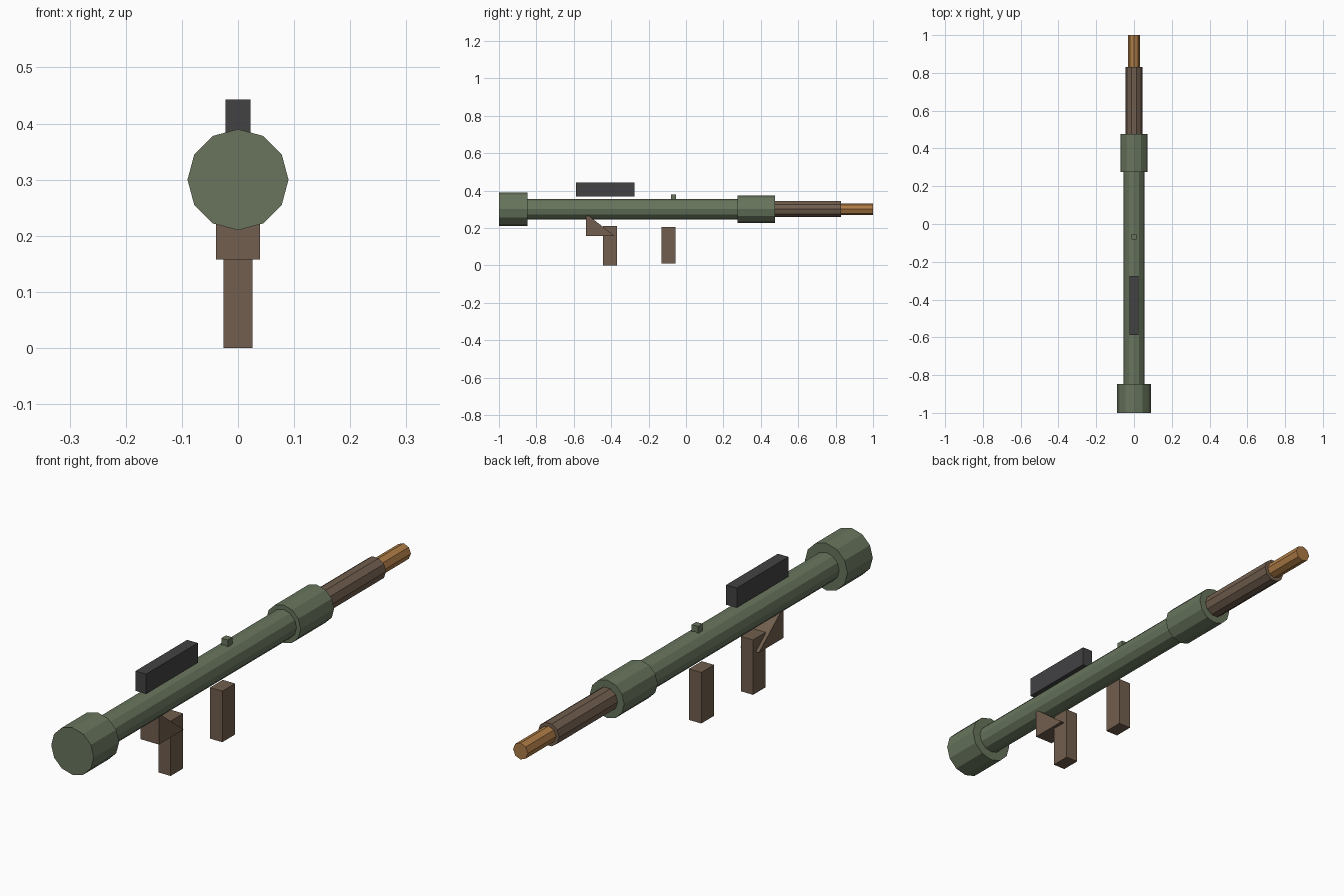
import bpy, bmesh, math
from mathutils import Matrix

if "Cube" in bpy.data.objects:
    bpy.data.objects.remove(bpy.data.objects["Cube"])


def material(name, r, g, b):
    # sRGB 0-255 to linear
    lin = [((c / 255 + 0.055) / 1.055) ** 2.4 for c in (r, g, b)]
    m = bpy.data.materials.new(name)
    m.diffuse_color = (*lin, 1)
    m.use_nodes = True
    m.node_tree.nodes["Principled BSDF"].inputs["Base Color"].default_value = m.diffuse_color
    return m


GREEN = material("olive_green", 104, 117, 93)
BROWN = material("dark_brown", 113, 94, 78)
ORANGE = material("copper", 174, 124, 70)
GREY = material("charcoal", 66, 66, 68)


def finish(name, bm, mat):
    bmesh.ops.recalc_face_normals(bm, faces=bm.faces)
    me = bpy.data.meshes.new(name)
    bm.to_mesh(me)
    bm.free()
    me.materials.append(mat)
    bpy.context.collection.objects.link(bpy.data.objects.new(name, me))


def cylinder(name, y0, y1, radius, sides, mat, z=0.30):
    # capped prism along y with a vertex on the x axis
    bm = bmesh.new()
    ring = [bm.verts.new((radius * math.cos(2 * math.pi * i / sides), y0,
                          z + radius * math.sin(2 * math.pi * i / sides)))
            for i in range(sides)]
    extrude(bm, bm.faces.new(ring), (0, y1 - y0, 0))
    finish(name, bm, mat)


def extrude(bm, face, vec):
    res = bmesh.ops.extrude_face_region(bm, geom=[face], use_keep_orig=True)
    verts = [v for v in res["geom"] if isinstance(v, bmesh.types.BMVert)]
    bmesh.ops.translate(bm, verts=verts, vec=vec)


def slab(name, profile, half_width, mat):
    # side profile (y, z) extruded across x
    bm = bmesh.new()
    face = bm.faces.new([bm.verts.new((-half_width, y, z)) for y, z in profile])
    extrude(bm, face, (2 * half_width, 0, 0))
    finish(name, bm, mat)


def box(name, y0, y1, z0, z1, half_width, mat):
    slab(name, [(y0, z0), (y1, z0), (y1, z1), (y0, z1)], half_width, mat)


# Tube, end collars, warhead and tip
cylinder("rear_collar", -1.0, -0.847, 0.09, 12, GREEN)
cylinder("main_tube", -0.86, 0.29, 0.055, 12, GREEN)
cylinder("front_collar", 0.275, 0.477, 0.0725, 12, GREEN)
cylinder("warhead", 0.47, 0.83, 0.045, 10, BROWN)
cylinder("warhead_tip", 0.82, 1.0, 0.0315, 8, ORANGE)

# Grips and the wedge-shaped trigger housing
box("rear_grip", -0.444, -0.368, 0.0, 0.21, 0.026, BROWN)
box("front_grip", -0.132, -0.055, 0.01, 0.205, 0.026, BROWN)
slab("trigger_housing", [(-0.534, 0.158), (-0.384, 0.158), (-0.534, 0.277)], 0.039, BROWN)

# Sights
box("optical_sight", -0.587, -0.275, 0.367, 0.443, 0.0225, GREY)
box("sight_post", -0.081, -0.054, 0.345, 0.378, 0.0135, GREEN)
